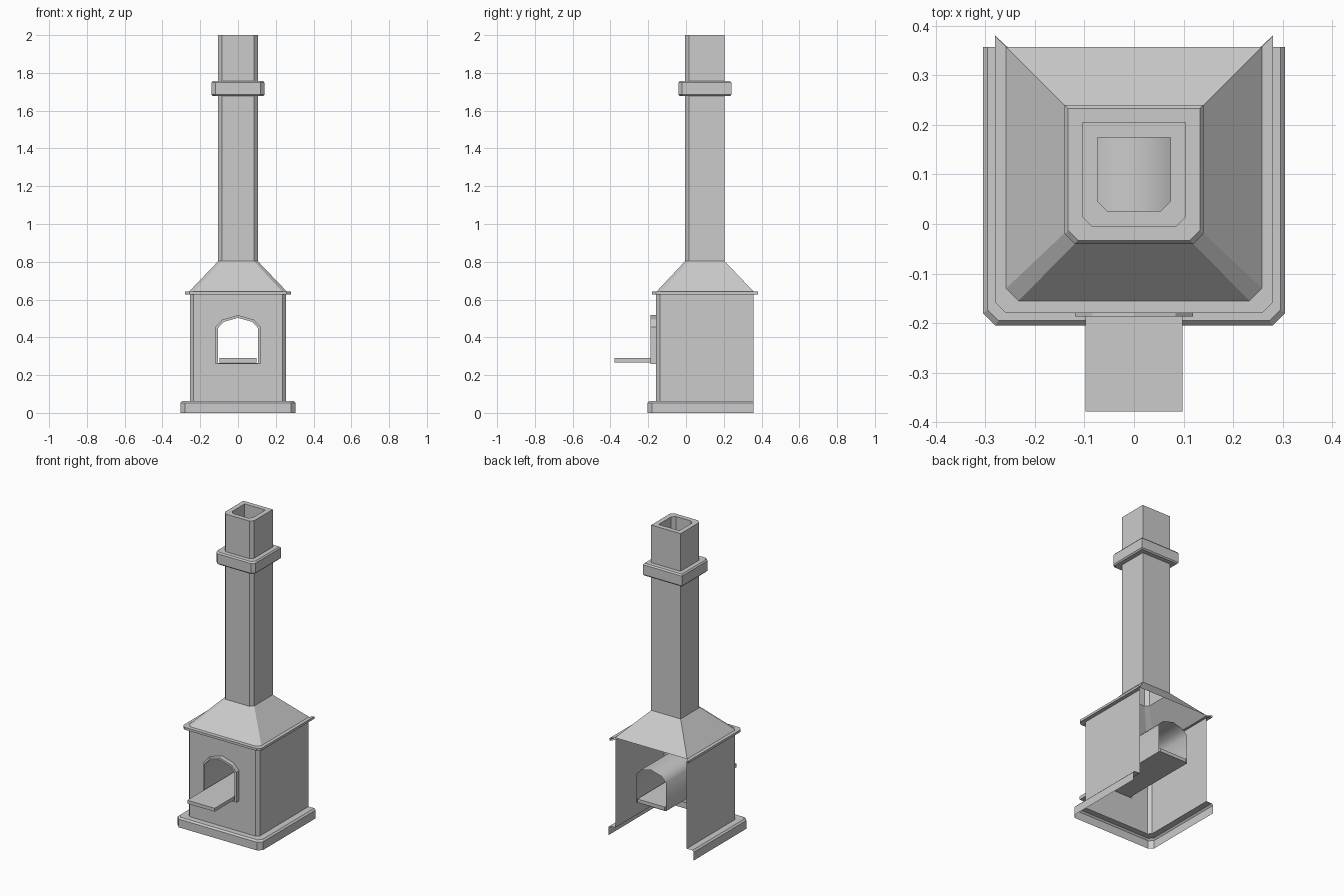
import bpy, bmesh, math

if "Cube" in bpy.data.objects:
    bpy.data.objects.remove(bpy.data.objects["Cube"])


def finish(name, bm):
    bmesh.ops.recalc_face_normals(bm, faces=bm.faces)
    me = bpy.data.meshes.new(name)
    bm.to_mesh(me)
    bm.free()
    ob = bpy.data.objects.new(name, me)
    bpy.context.collection.objects.link(ob)
    return ob


def ring(bm, hx, y0, y1, c, z):
    """Plan outline: sharp back corners, chamfered front corners."""
    half = [(hx, y1), (hx, y0 + c), (hx - c, y0)]
    pts = [(-x, y) for x, y in half] + half[::-1]
    return [bm.verts.new((x, y, z)) for x, y in pts]


def skin(bm, rings, closed, skip=None):
    n = len(rings[0])
    for r, (a, b) in enumerate(zip(rings, rings[1:])):
        for i in range(n if closed else n - 1):
            if (r, i) != skip:
                j = (i + 1) % n
                bm.faces.new((a[i], a[j], b[j], b[i]))


def arch(bm, hx, bottom, spring, top, y):
    """Arched door outline, starting at bottom left."""
    shoulder = spring + (top - spring) * 0.62
    half = [(hx, bottom), (hx, spring), (hx * 0.7, shoulder)]
    pts = [(-x, z) for x, z in half] + [(0, top)] + half[::-1]
    return [bm.verts.new((x, y, z)) for x, z in pts]


BACK = 0.357
OUTER = (0.119, 0.26, 0.455, 0.517)
INNER = (0.107, 0.265, 0.448, 0.503)

# Firebox shell: plinth, walls and ledge, open at the back and underneath
bm = bmesh.new()
rings = [ring(bm, *p) for p in [
    (0.305, -0.205, BACK, 0.025, 0.0),
    (0.305, -0.205, BACK, 0.025, 0.053),
    (0.295, -0.195, BACK, 0.022, 0.063),
    (0.255, -0.158, BACK, 0.020, 0.063),
    (0.255, -0.158, BACK, 0.020, 0.628),
    (0.280, -0.180, 0.380, 0.022, 0.628),
    (0.280, -0.180, 0.380, 0.022, 0.643),
    (0.258, -0.155, BACK, 0.025, 0.643)]]
skin(bm, rings, False, skip=(3, 2))
# Front wall around the arched opening, as a left and a right half
lo, hi = rings[3], rings[4]
hole = arch(bm, *OUTER, -0.158)
low_mid, door_mid, top_mid = [bm.verts.new((0, -0.158, z)) for z in (0.063, 0.26, 0.628)]
bm.faces.new([lo[2], low_mid, door_mid, *hole[:4], top_mid, hi[2]])
bm.faces.new([lo[3], low_mid, door_mid, *hole[:2:-1], top_mid, hi[3]])
finish("firebox_shell", bm)

# Hood, chimney, collar and hollow flue
bm = bmesh.new()


def stack(hx, z, c=0.02):
    return ring(bm, hx, 0.1 - hx, 0.1 + hx, c, z)


rings = [ring(bm, 0.258, -0.155, BACK, 0.025, 0.643)]
rings += [stack(*p) for p in [
    (0.105, 0.803), (0.105, 1.677), (0.133, 1.677), (0.140, 1.685),
    (0.140, 1.748), (0.133, 1.757), (0.105, 1.757), (0.105, 2.0),
    (0.074, 2.0), (0.074, 1.7)]]
skin(bm, rings, True)
finish("hood_and_chimney", bm)

# Raised door surround
bm = bmesh.new()
skin(bm, [arch(bm, *OUTER, -0.158), arch(bm, *OUTER, -0.187),
          arch(bm, *INNER, -0.187)], True)
finish("door_surround", bm)

# Vaulted tunnel running through to the back
bm = bmesh.new()
skin(bm, [arch(bm, *INNER, -0.187), arch(bm, *INNER, BACK)], True)
tunnel = finish("vaulted_tunnel", bm)
bpy.context.view_layer.objects.active = tunnel
tunnel.select_set(True)
bpy.ops.object.shade_smooth_by_angle(angle=math.radians(55))

# Hearth slab projecting from the door
bpy.ops.mesh.primitive_cube_add(size=1, location=(0, (BACK - 0.378) / 2, 0.279))
slab = bpy.context.object
slab.name = "hearth_slab"
slab.scale = (0.196, BACK + 0.378, 0.022)
